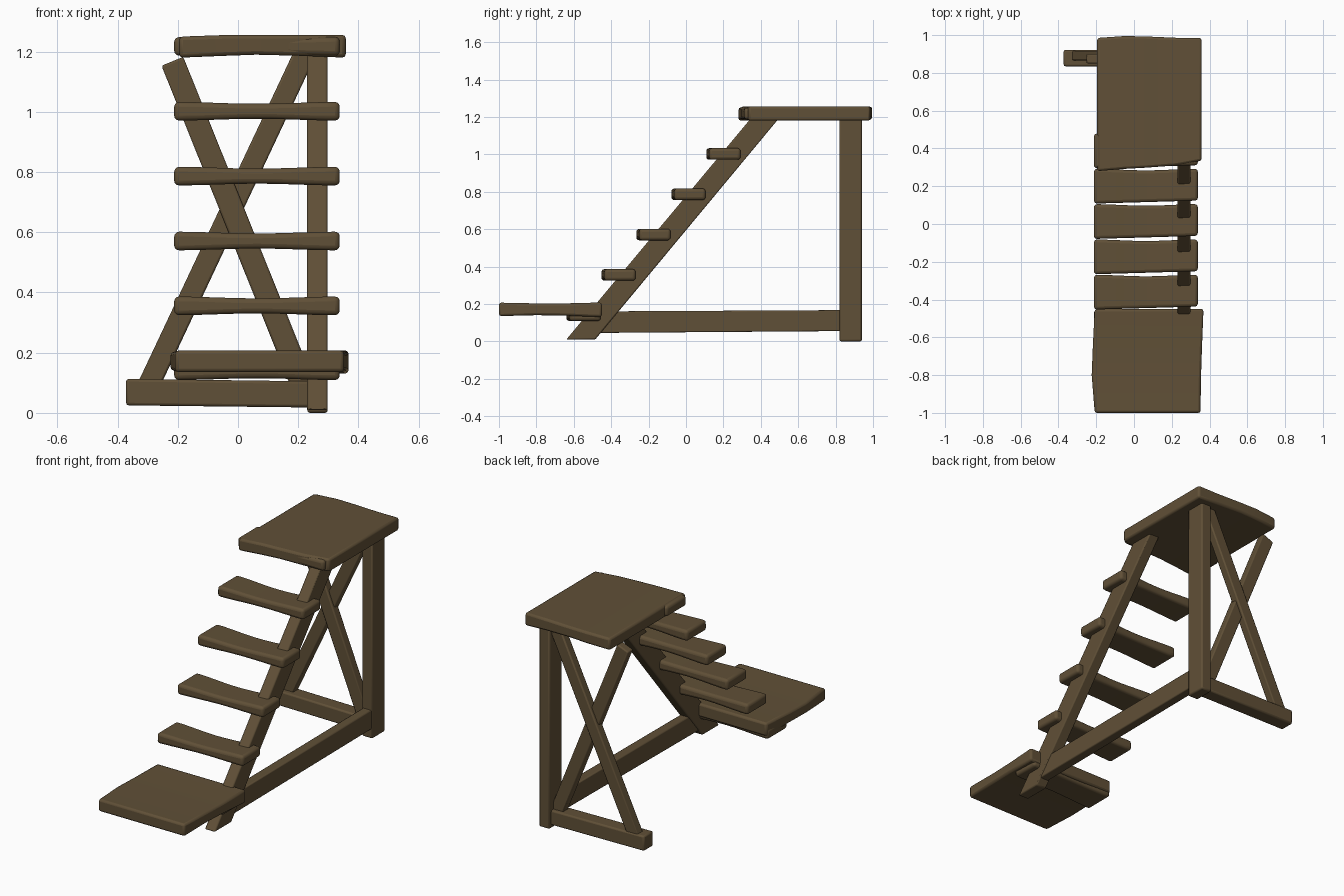
import bpy, bmesh, math
from mathutils import Vector

if "Cube" in bpy.data.objects:
    bpy.data.objects.remove(bpy.data.objects["Cube"])

wood = bpy.data.materials.new("dark_brown_wood")
wood.use_nodes = True
colour = (0.118, 0.080, 0.038, 1)
wood.diffuse_color = colour
wood.node_tree.nodes["Principled BSDF"].inputs["Base Color"].default_value = colour


def loft(name, rings, bevel, segments=2):
    """Skin a row of matching rings, cap the ends and soften the edges."""
    bm = bmesh.new()
    rows = [[bm.verts.new(p) for p in ring] for ring in rings]
    n = len(rows[0])
    for a, b in zip(rows, rows[1:]):
        for i in range(n):
            j = (i + 1) % n
            bm.faces.new((a[i], a[j], b[j], b[i]))
    bm.faces.new(rows[0])
    bm.faces.new(rows[-1])
    bmesh.ops.recalc_face_normals(bm, faces=bm.faces)
    mesh = bpy.data.meshes.new(name)
    bm.to_mesh(mesh)
    bm.free()
    obj = bpy.data.objects.new(name, mesh)
    bpy.context.collection.objects.link(obj)
    mesh.materials.append(wood)
    mod = obj.modifiers.new("worn_edges", "BEVEL")
    mod.width, mod.segments = bevel, segments
    mod.limit_method, mod.angle_limit = "ANGLE", math.radians(40)
    bpy.ops.object.select_all(action="DESELECT")
    obj.select_set(True)
    bpy.context.view_layer.objects.active = obj
    bpy.ops.object.shade_smooth_by_angle(angle=math.radians(40))
    return obj


def slab_x(name, stations, bevel, segments=2):
    """Board running along x; stations are x, y0, y1, z0, z1."""
    loft(name, [[(x, a, c), (x, b, c), (x, b, d), (x, a, d)]
                for x, a, b, c, d in stations], bevel, segments)


def slab_y(name, stations, bevel):
    """Board running along y; stations are y, x0, x1, z0, z1."""
    loft(name, [[(a, y, c), (b, y, c), (b, y, d), (a, y, d)]
                for y, a, b, c, d in stations], bevel)


def brace(name, start, end, width, y0, y1):
    """Diagonal board in the xz plane."""
    a, b = Vector(start), Vector(end)
    side = (b - a).normalized().orthogonal() * width / 2
    corners = [a + side, a - side, b - side, b + side]
    loft(name, [[(p.x, y, p.y) for p in corners] for y in (y0, y1)], 0.007)


# Treads: thinner and narrower towards the middle
for k in range(6):
    y, z = -0.548 + 0.187 * k, 0.14 + 0.2155 * k
    stations = []
    for i in range(13):
        t = i / 12
        waist = math.sin(math.pi * t) ** 2
        half = 0.031 - 0.006 * waist
        stations.append((-0.212 + 0.55 * t,
                         y - 0.092 + 0.016 * t,
                         y + 0.092 - 0.008 * waist,
                         z - half, z + half))
    slab_x(f"tread_{k + 1}", stations, 0.016, 3)

# Platforms
slab_x("top_platform", [(-0.195, 0.28, 0.985, 1.18, 1.25),
                        (-0.05, 0.292, 0.995, 1.186, 1.255),
                        (0.06, 0.298, 0.993, 1.19, 1.255),
                        (0.22, 0.31, 0.986, 1.186, 1.255),
                        (0.358, 0.335, 0.985, 1.18, 1.256)], 0.012)
slab_y("bottom_platform", [(-1.0, -0.208, 0.352, 0.135, 0.207),
                           (-0.8, -0.224, 0.355, 0.14, 0.203),
                           (-0.65, -0.218, 0.36, 0.138, 0.203),
                           (-0.45, -0.208, 0.368, 0.13, 0.208)], 0.012)

# Sloping side beam, flat at the floor and under the platform
profile = [(-0.64, 0.01), (-0.485, 0.01), (0.495, 1.19), (0.345, 1.19)]
loft("stair_beam", [[(x, y, z) for y, z in profile] for x in (0.23, 0.298)], 0.007)

# Frame
slab_y("back_post", [(0.82, 0.23, 0.298, 0, 1.19),
                     (0.94, 0.23, 0.298, 0, 1.19)], 0.009)
slab_y("long_floor_rail", [(-0.5, 0.236, 0.292, 0.045, 0.16),
                           (0.83, 0.236, 0.292, 0.055, 0.167)], 0.006)
slab_x("back_floor_rail", [(-0.372, 0.835, 0.922, 0.025, 0.113),
                           (0.24, 0.835, 0.922, 0.018, 0.105)], 0.009)

# Crossed braces
brace("rising_brace", (-0.3, 0.085), (0.225, 1.2), 0.072, 0.866, 0.916)
brace("falling_brace", (-0.218, 1.168), (0.22, 0.08), 0.078, 0.85, 0.9)
